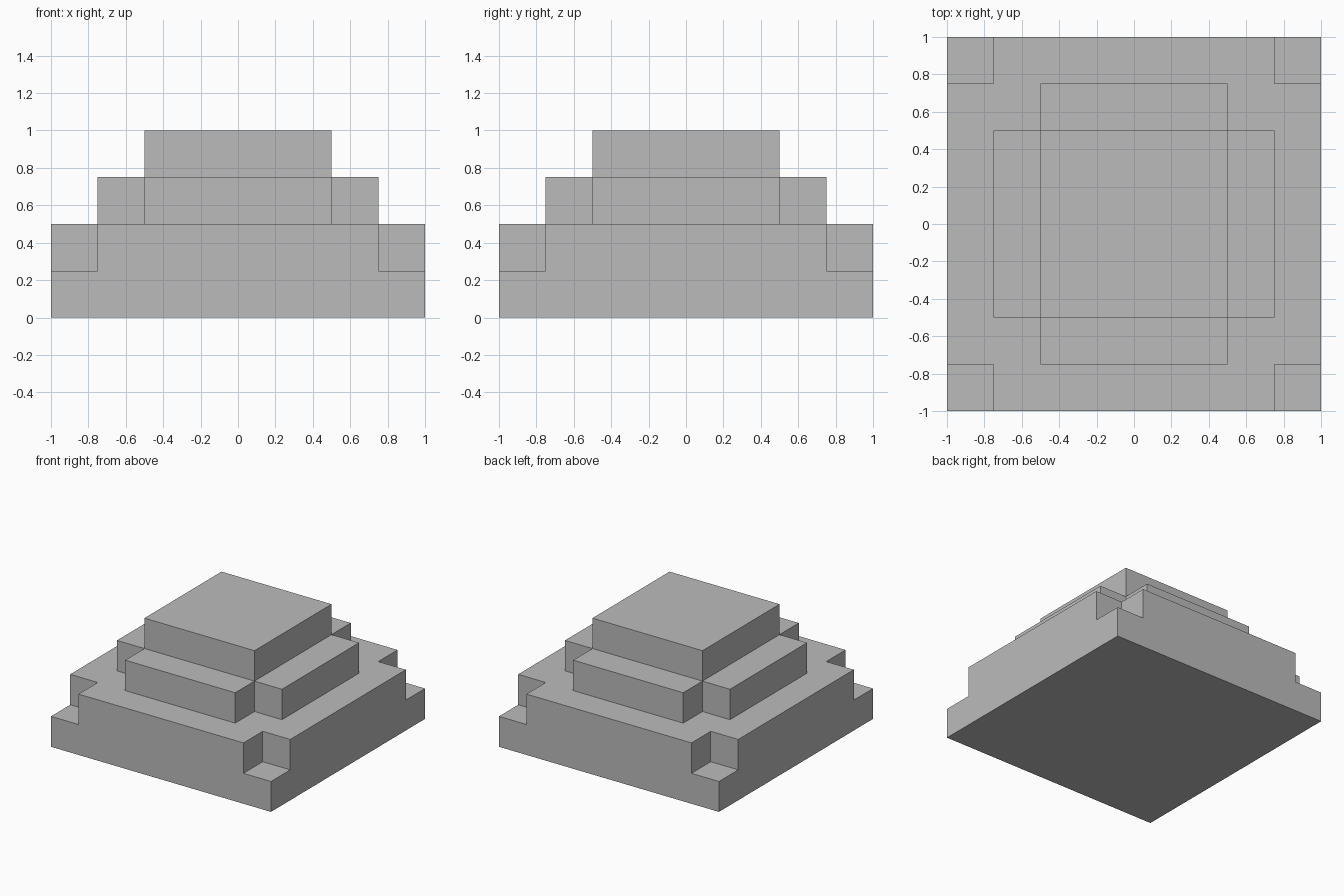
import bpy
import bmesh
from mathutils import Matrix, Vector

default = bpy.data.objects.get("Cube")
if default:
    bpy.data.objects.remove(default, do_unlink=True)

# Single stone grey
grey = bpy.data.materials.new("stone_grey")
grey.use_nodes = True
colour = (0.5, 0.5, 0.5, 1)
grey.diffuse_color = colour
grey.node_tree.nodes["Principled BSDF"].inputs["Base Color"].default_value = colour


def add_box(bm, low, high):
    low, high = Vector(low), Vector(high)
    place = Matrix.Translation((low + high) / 2) @ Matrix.Diagonal((*(high - low), 1))
    bmesh.ops.create_cube(bm, size=1, matrix=place)


def make_object(name, boxes):
    bm = bmesh.new()
    for low, high in boxes:
        add_box(bm, low, high)
    mesh = bpy.data.meshes.new(name)
    bm.to_mesh(mesh)
    bm.free()
    mesh.materials.append(grey)
    obj = bpy.data.objects.new(name, mesh)
    bpy.context.collection.objects.link(obj)
    return obj


# Square base with a notch cut from the top of each corner
base = make_object("base", [((-1, -1, 0), (1, 1, 0.5))])
notches = []
for sx in (-1, 1):
    for sy in (-1, 1):
        centre = Vector((sx, sy, 0.5))
        notches.append((centre - Vector((0.25,) * 3), centre + Vector((0.25,) * 3)))
cutter = make_object("corner_notch_cutter", notches)
cutter.hide_render = True
cutter.hide_viewport = True
cut = base.modifiers.new("corner_notches", "BOOLEAN")
cut.operation = "DIFFERENCE"
cut.solver = "EXACT"
cut.object = cutter

# Upper block standing on the base
make_object("upper_block", [((-0.5, -0.5, 0.5), (0.5, 0.5, 1))])

# One low step against each side of the upper block
for name, low, high in (
    ("front_step", (-0.5, -0.75), (0.5, -0.5)),
    ("back_step", (-0.5, 0.5), (0.5, 0.75)),
    ("left_step", (0.5, -0.5), (0.75, 0.5)),
    ("right_step", (-0.75, -0.5), (-0.5, 0.5)),
):
    make_object(name, [((*low, 0.5), (*high, 0.75))])
